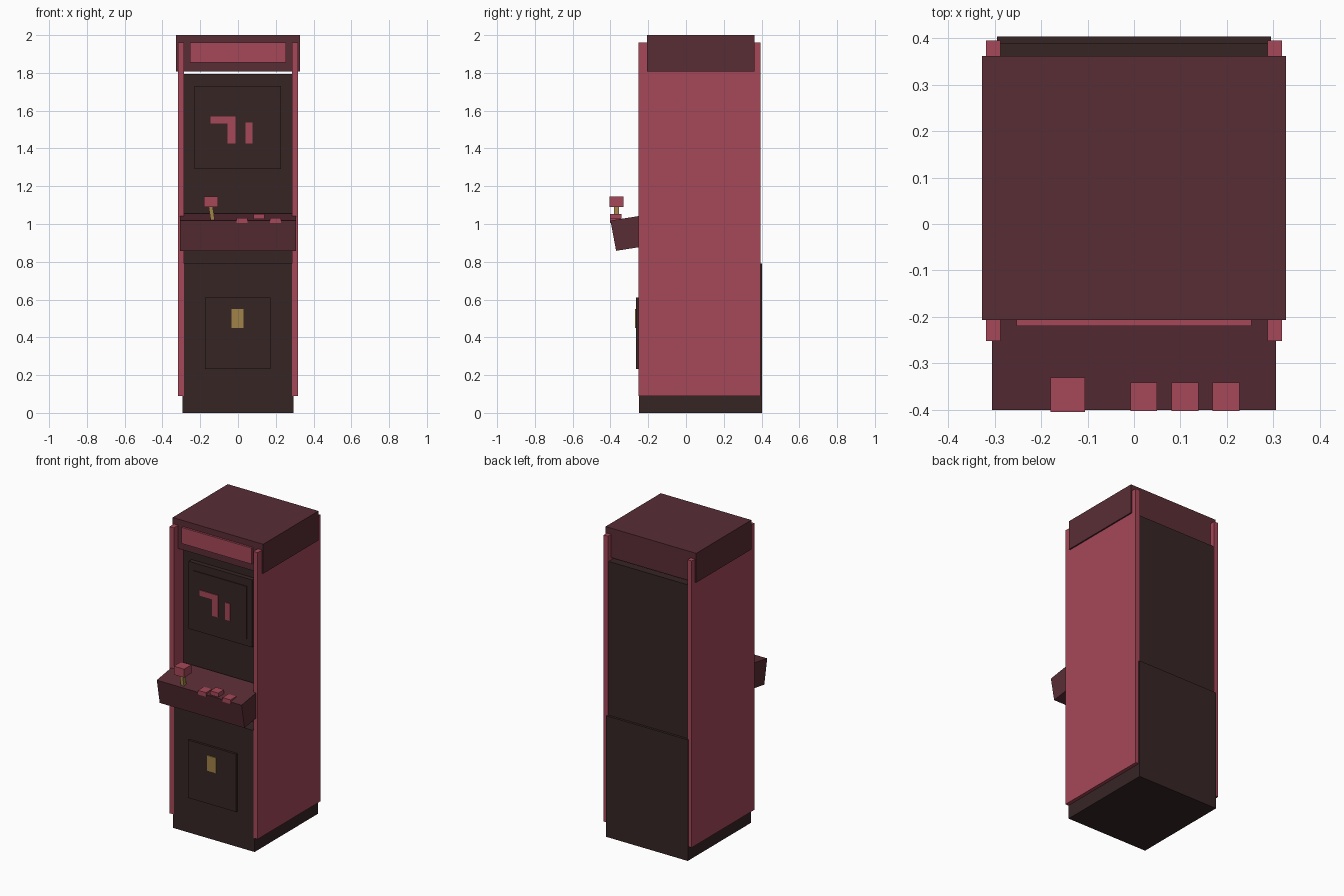
import bpy, bmesh

if "Cube" in bpy.data.objects:
    bpy.data.objects.remove(bpy.data.objects["Cube"])


def material(name, hex_rgb):
    def lin(v):
        v /= 255
        return v / 12.92 if v <= 0.04045 else ((v + 0.055) / 1.055) ** 2.4
    m = bpy.data.materials.new(name)
    m.diffuse_color = [lin((hex_rgb >> s) & 255) for s in (16, 8, 0)] + [1]
    m.use_nodes = True
    m.node_tree.nodes["Principled BSDF"].inputs["Base Color"].default_value = m.diffuse_color
    return m


RED = material("dusty red", 0xA64858)
MAROON = material("dark maroon", 0x592D35)
DARK = material("dark brown", 0x372525)
GOLD = material("old gold", 0xA08248)


def finish(name, bm, mat):
    bmesh.ops.recalc_face_normals(bm, faces=bm.faces[:])
    me = bpy.data.meshes.new(name)
    bm.to_mesh(me)
    bm.free()
    me.materials.append(mat)
    ob = bpy.data.objects.new(name, me)
    bpy.context.collection.objects.link(ob)
    return ob


def prism(name, profile, x0, x1, mat):
    """Extrude a (y, z) profile along x."""
    bm = bmesh.new()
    face = bm.faces.new([bm.verts.new((x0, y, z)) for y, z in profile])
    ext = bmesh.ops.extrude_face_region(bm, geom=[face])["geom"]
    bmesh.ops.translate(bm, vec=(x1 - x0, 0, 0),
                        verts=[g for g in ext if isinstance(g, bmesh.types.BMVert)])
    return finish(name, bm, mat)


def box(name, x, y, z, mat):
    return prism(name, [(y[0], z[0]), (y[1], z[0]), (y[1], z[1]), (y[0], z[1])],
                 x[0], x[1], mat)


# Cabinet body: deep lower box, upper box set back behind the screen recess
box("lower_body", (-0.295, 0.295), (-0.25, 0.403), (0, 0.79), DARK)
box("upper_body", (-0.29, 0.29), (-0.15, 0.388), (0.79, 1.793), DARK)

# Side panels
for side, s in (("left", -1), ("right", 1)):
    box(side + "_side_panel", sorted((s * 0.287, s * 0.318)), (-0.252, 0.395),
        (0.09, 1.96), RED)

# Top hood and sign plate
box("top_hood", (-0.327, 0.327), (-0.207, 0.362), (1.808, 2.0), MAROON)
box("sign_plate", (-0.253, 0.253), (-0.22, -0.205), (1.855, 1.96), RED)

# Screen frame, glass and the blocks shown on it
box("screen_frame", (-0.23, 0.227), (-0.18, -0.15), (1.29, 1.73), DARK)
box("screen_glass", (-0.193, 0.19), (-0.185, -0.18), (1.335, 1.68), DARK)
for i, (x, z) in enumerate([((-0.145, -0.055), (1.532, 1.568)),
                            ((-0.055, -0.013), (1.425, 1.568)),
                            ((0.04, 0.077), (1.425, 1.537))]):
    box(f"screen_block_{i + 1}", x, (-0.19, -0.184), z, RED)

# Tilted control deck
prism("control_deck", [(-0.40, 1.018), (-0.37, 0.858), (-0.15, 0.893), (-0.17, 1.055)],
      -0.306, 0.306, MAROON)

# Buttons
for i, (x, z) in enumerate([(-0.008, 1.005), (0.081, 1.026), (0.169, 1.005)]):
    box(f"button_{i + 1}", (x, x + 0.058), (-0.402, -0.341), (z, z + 0.027), RED)

# Joystick, leaning slightly to the left
stick = box("joystick_shaft", (-0.144, -0.122), (-0.382, -0.356), (1.015, 1.095), GOLD)
for v in stick.data.vertices:
    if v.co.z > 1.05:
        v.co.x -= 0.012
box("joystick_knob", (-0.18, -0.105), (-0.405, -0.33), (1.09, 1.145), RED)

# Coin door and slot
box("coin_door", (-0.176, 0.171), (-0.264, -0.25), (0.233, 0.61), DARK)
box("coin_slot", (-0.034, 0.03), (-0.27, -0.264), (0.45, 0.55), GOLD)
